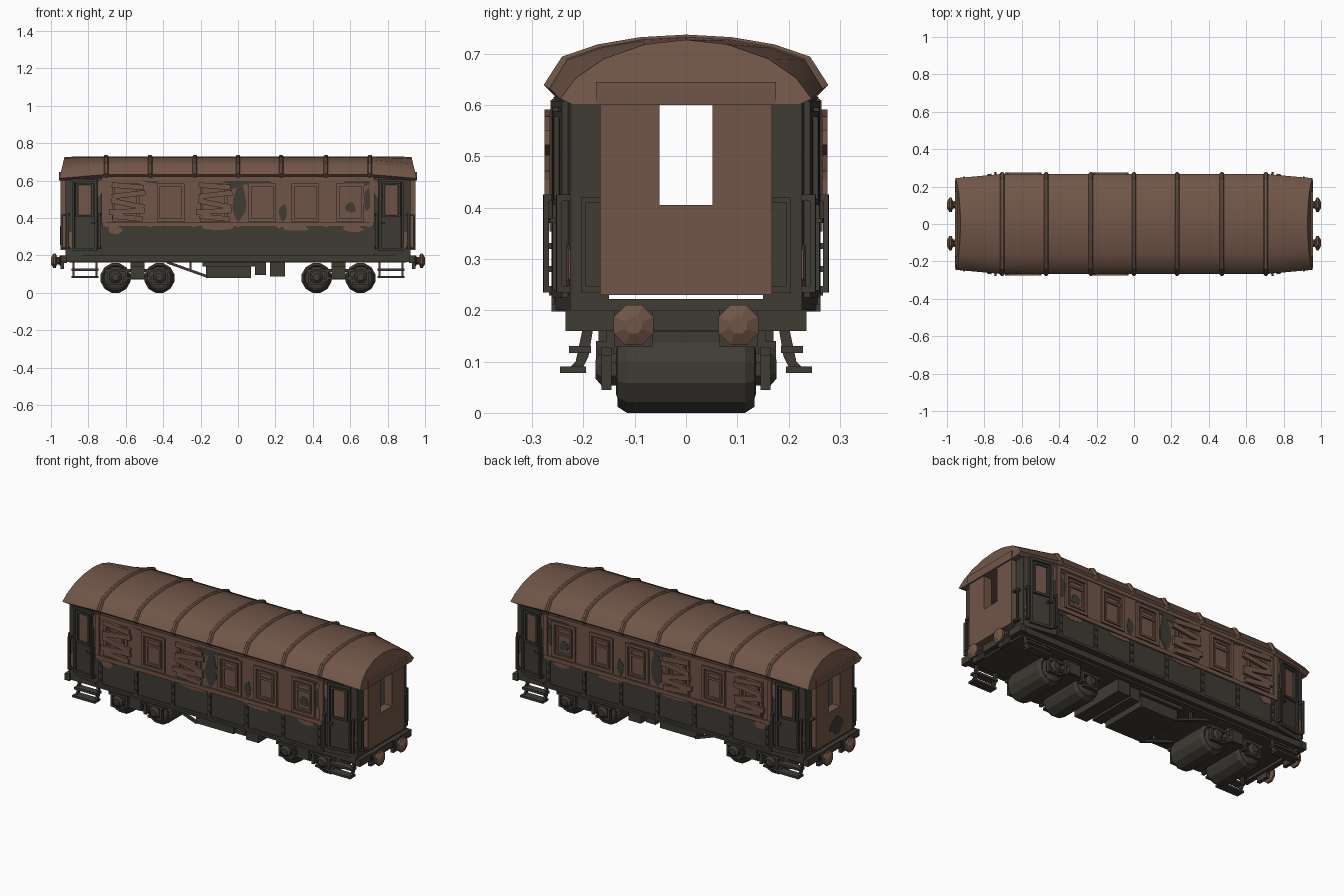
import bpy, bmesh, math, random
from mathutils import Matrix, Vector

if "Cube" in bpy.data.objects:
    bpy.data.objects.remove(bpy.data.objects["Cube"])

random.seed(4)


def material(name, rgb):
    m = bpy.data.materials.new(name)
    m.diffuse_color = (*rgb, 1)
    m.use_nodes = True
    m.node_tree.nodes["Principled BSDF"].inputs["Base Color"].default_value = m.diffuse_color
    return m


RUST = material("rust brown", (0.165, 0.092, 0.065))
DARK = material("dark grey paint", (0.050, 0.045, 0.036))
I = Matrix.Identity(4)
# frame of the angled door wall: local x runs along the wall, local -y is outward
DOOR = Matrix.Translation((0.72, -0.255, 0)) @ Matrix.Rotation(math.atan2(0.03, 0.2), 4, 'Z')


def finish(name, bm, mat, mirror="", smooth=False):
    """Mirror the mesh over the given axes and make it an object."""
    for axis in mirror:
        k = "xyz".index(axis)
        geo = bmesh.ops.duplicate(bm, geom=bm.verts[:] + bm.edges[:] + bm.faces[:])["geom"]
        for v in geo:
            if isinstance(v, bmesh.types.BMVert):
                v.co[k] *= -1
    bmesh.ops.recalc_face_normals(bm, faces=bm.faces[:])
    me = bpy.data.meshes.new(name)
    bm.to_mesh(me)
    bm.free()
    me.materials.append(mat)
    ob = bpy.data.objects.new(name, me)
    bpy.context.collection.objects.link(ob)
    if smooth:
        bpy.context.view_layer.objects.active = ob
        ob.select_set(True)
        bpy.ops.object.shade_smooth_by_angle(angle=math.radians(35))
        ob.select_set(False)
    return ob


def add_box(bm, x0, x1, y0, y1, z0, z1, M=I, tilt=0):
    c = Vector(((x0 + x1) / 2, (y0 + y1) / 2, (z0 + z1) / 2))
    T = M @ Matrix.Translation(c) @ Matrix.Rotation(tilt, 4, 'Y')
    bmesh.ops.create_cube(bm, size=1, matrix=T @ Matrix.Diagonal((x1 - x0, y1 - y0, z1 - z0, 1)))


def boxes(name, mat, mirror, *dims, M=I):
    bm = bmesh.new()
    for d in dims:
        add_box(bm, *d[:6], M=M, tilt=d[6] if len(d) > 6 else 0)
    return finish(name, bm, mat, mirror)


def add_lathe(bm, profile, n, M):
    """Closed turned shape: profile is (position along axis, radius), axis is local z."""
    rings = [[bm.verts.new(M @ Vector((r * math.cos(2 * math.pi * (i + .5) / n),
                                       r * math.sin(2 * math.pi * (i + .5) / n), z)))
              for i in range(n)] for z, r in profile]
    join(bm, rings)


def join(bm, rings):
    n = len(rings[0])
    for a, b in zip(rings, rings[1:]):
        for i in range(n):
            bm.faces.new((a[i], a[(i + 1) % n], b[(i + 1) % n], b[i]))
    bm.faces.new(rings[0])
    bm.faces.new(rings[-1])


def blob(name, mat, mirror, cx, cz, rx, rz, y, M=I):
    """Thin ragged patch of paint or rust lying on a wall."""
    bm = bmesh.new()
    pts = []
    for i in range(11):
        a, s = 2 * math.pi * i / 11, random.uniform(.72, 1.1)
        pts.append((cx + rx * s * math.cos(a), cz + rz * s * math.sin(a)))
    join(bm, [[bm.verts.new(M @ Vector((x, yy, z))) for x, z in pts] for yy in (y, y + .006)])
    finish(name, bm, mat, mirror)


def frame(x, w, z0, z1, t, y0, y1):
    """Four bars round an opening."""
    return [(x - w, x - w + t, y0, y1, z0, z1), (x + w - t, x + w, y0, y1, z0, z1),
            (x - w, x + w, y0, y1, z0, z0 + t), (x - w, x + w, y0, y1, z1 - t, z1)]


# roof: arched section, drooping and narrowing toward both ends
MID = [(.245, .61), (.266, .632), (.232, .687), (.165, .711), (.085, .725), (0, .73)]
END = [(.22, .60), (.245, .612), (.215, .652), (.16, .69), (.08, .718), (0, .727)]


def section(bm, half, x, lean=0, grow=0):
    pts = [(y, z) for y, z in half] + [(-y, z) for y, z in half[-2::-1]]
    return [bm.verts.new((x - lean * (z - .61) / .12, y * (1 + grow * 6), z + grow)) for y, z in pts]


bm = bmesh.new()
join(bm, [section(bm, END, -.955, -.028), section(bm, MID, -.72), section(bm, MID, .72),
          section(bm, END, .955, .028)])
finish("roof", bm, RUST, smooth=True)
bm = bmesh.new()
for x in (0, .23, -.23, .47, -.47, .705, -.705):
    join(bm, [section(bm, MID, x - .012, 0, .002), section(bm, MID, x - .006, 0, .007),
              section(bm, MID, x + .006, 0, .007), section(bm, MID, x + .012, 0, .002)])
finish("roof_ribs", bm, RUST)

# hollow body: floor, side walls, angled door walls, end walls
plan = [(.72, .25), (.92, .22), (.92, -.22), (.72, -.25), (-.72, -.25), (-.92, -.22), (-.92, .22), (-.72, .25)]
bm = bmesh.new()
join(bm, [[bm.verts.new((x, y, z)) for x, y in plan] for z in (.198, .222)])
finish("floor", bm, DARK)
boxes("lower_side_walls", DARK, "y", (-.725, .725, -.256, -.24, .2, .36))
boxes("upper_side_walls", RUST, "y", (-.725, .725, -.256, -.24, .36, .635))
boxes("door_walls", DARK, "xy", (0, .205, 0, .015, .2, .617), M=DOOR)
boxes("end_walls", DARK, "xy", (.905, .922, -.226, -.15, .2, .612))

# side trim: waist rail, cant rail, bottom ledge, ribs and rivets
boxes("waist_rails", RUST, "y", (-.725, .725, -.266, -.25, .353, .376))
boxes("cant_rails", RUST, "y", (-.725, .725, -.261, -.25, .598, .612))
boxes("bottom_ledges", DARK, "y", (-.73, .73, -.262, -.25, .198, .212))
RIBS = (-.7, -.47, -.235, 0, .235, .47, .7)
boxes("lower_ribs", DARK, "y", *[(x - .011, x + .011, -.262, -.25, .2, .355) for x in RIBS])
boxes("rivets", DARK, "y", *[(x - .006, x + .006, -.267, -.25, z - .006, z + .006)
                             for x in RIBS for z in (.235, .28, .325)])
boxes("corner_posts", RUST, "xy", (.705, .73, -.264, -.25, .376, .61))

# side windows: outer frame, inner sash and slide bar
win = []
for x in (-.6, -.36, -.13, .13, .36, .6):
    win += frame(x, .074, .382, .584, .016, -.266, -.25)
    win += frame(x, .048, .405, .56, .011, -.262, -.25)
    win.append((x - .048, x + .048, -.264, -.25, .515, .527))
boxes("window_frames", RUST, "y", *win)

# planks nailed across two windows
planks = []
for cx in (-.59, -.125):
    for z, tilt, dx, w in ((.57, .08, 0, .085), (.525, -.12, .005, .09), (.475, .2, 0, .09),
                           (.435, -.05, -.005, .095), (.402, .1, .0, .08)):
        planks.append((cx + dx - w, cx + dx + w, -.276, -.262, z - .014, z + .014, tilt))
boxes("window_planks", RUST, "y", *planks)

# peeling patches
for i, (x, z, rx, rz) in enumerate([(.01, .49, .04, .11), (.08, .592, .12, .018), (-.03, .58, .06, .03),
                                    (.65, .592, .08, .022), (.69, .5, .02, .07), (-.46, .6, .05, .015),
                                    (.6, .455, .035, .03), (.24, .43, .02, .05)]):
    blob(f"bare_patch_{i}", DARK, "y", x, z, rx, rz, -.2585)
for i, (x, z, rx, rz) in enumerate([(.3, .345, .09, .018), (-.66, .335, .05, .025), (-.1, .348, .1, .012),
                                    (.62, .34, .06, .02)]):
    blob(f"rust_patch_{i}", RUST, "y", x, z, rx, rz, -.2585)
blob("door_rust_low", RUST, "xy", .175, .29, .022, .05, -.003, DOOR)
blob("door_rust_high", RUST, "xy", .02, .56, .015, .05, -.003, DOOR)

# doors with window panes
boxes("door_frames", DARK, "xy", *frame(.1, .068, .225, .608, .014, -.012, .002),
      *frame(.1, .048, .405, .588, .012, -.012, .002), M=DOOR)
boxes("door_panes", RUST, "xy", (.07, .13, -.003, .003, .42, .575), M=DOOR)
boxes("door_handles", DARK, "xy", (.04, .065, -.02, .002, .37, .38), M=DOOR)

# grab rails beside the doors and on the ends
boxes("door_rails", DARK, "xy",
      *[d for x in (.018, .188) for d in ((x - .006, x + .006, -.026, -.016, .235, .425),
                                          (x - .006, x + .006, -.026, .002, .235, .247),
                                          (x - .006, x + .006, -.026, .002, .413, .425))], M=DOOR)
boxes("end_rails", DARK, "xy", (.935, .945, -.205, -.195, .235, .42),
      (.915, .945, -.205, -.165, .235, .246), (.915, .945, -.205, -.165, .41, .42))

# end gangways, open in the middle so one can see straight through
boxes("gangway_panels", RUST, "x", (.9, .95, -.168, -.052, .23, .605), (.9, .95, .052, .168, .23, .605),
      (.9, .95, -.052, .052, .23, .405))
boxes("gangway_lintels", RUST, "x", (.9, .958, -.175, .175, .6, .645))
END_M = Matrix.Translation((-.952, 0, 0)) @ Matrix.Rotation(math.radians(-90), 4, 'Z')
blob("end_bare_patch", DARK, "", .02, .31, .06, .05, -.001, END_M)

# underframe, headstocks and equipment boxes
boxes("underframe", DARK, "", (-.9, .9, -.19, .19, .162, .2))
boxes("sole_bars", DARK, "y", (-.94, .94, -.225, -.2, .165, .2))
boxes("headstocks", DARK, "x", (.915, .945, -.235, .235, .16, .2))
boxes("battery_box", DARK, "", (-.17, .07, -.14, .14, .08, .15), (-.19, .09, -.16, .16, .142, .165))
boxes("small_tanks", DARK, "", (.09, .15, -.15, .15, .095, .165), (.17, .25, -.17, .17, .088, .165))
boxes("truss_rods", DARK, "y", (-.385, -.155, -.15, -.135, .118, .132, math.atan2(.075, .21)),
      (-.26, -.248, -.15, -.135, .12, .165))

# bogies: wide wheel drums with hubs, side frames, axle boxes and springs
bm = bmesh.new()
for x in (.42, .655):
    add_lathe(bm, [(-.136, .045), (-.13, .062), (-.133, .066), (-.133, .07), (-.115, .082), (.115, .082),
                   (.133, .07), (.133, .066), (.13, .062), (.136, .045)], 12,
              Matrix.Translation((x, 0, .082 * math.cos(math.pi / 12))) @ Matrix.Rotation(math.pi / 2, 4, 'X'))
finish("wheel_drums", bm, DARK, "x")
bm = bmesh.new()
for x in (.42, .655):
    add_lathe(bm, [(.13, .034), (.165, .034), (.176, .02)], 8,
              Matrix.Translation((x, 0, .085)) @ Matrix.Rotation(math.pi / 2, 4, 'X'))
finish("axle_hubs", bm, DARK, "xy")
boxes("bogie_frames", DARK, "xy", (.36, .715, -.165, -.145, .112, .128), (.46, .615, -.165, -.145, .07, .084),
      (.375, .465, -.165, -.145, .045, .058), (.61, .7, -.165, -.145, .045, .058),
      (.375, .388, -.165, -.145, .045, .12), (.687, .7, -.165, -.145, .045, .12),
      (.5, .575, -.175, -.14, .075, .14), (.47, .485, -.17, -.14, .06, .125), (.59, .605, -.17, -.14, .06, .125))
boxes("bogie_bolsters", DARK, "x", (.5, .575, -.155, .155, .07, .165))

# door steps on slanted hangers
boxes("step_treads", DARK, "xy", (.745, .89, -.245, -.195, .078, .09), (.745, .89, -.228, -.185, .117, .13))
bm = bmesh.new()
for x in (.75, .873):
    side = [(-.18, .17), (-.2, .17), (-.215, .1), (-.235, .08), (-.205, .08), (-.19, .11)]
    join(bm, [[bm.verts.new((xx, y, z)) for y, z in side] for xx in (x, x + .012)])
finish("step_hangers", bm, DARK, "xy")

# buffers
ALONG = Matrix.Translation((0, -.102, .171)) @ Matrix.Rotation(math.pi / 2, 4, 'Y')
bm = bmesh.new()
add_lathe(bm, [(.93, .03), (.952, .03), (.955, .022), (.98, .02)], 8, ALONG)
add_box(bm, .93, .95, -.14, -.065, .128, .2)
finish("buffer_stocks", bm, DARK, "xy")
bm = bmesh.new()
add_lathe(bm, [(.968, .022), (.975, .042), (.987, .042), (1.0, .018)], 8, ALONG)
finish("buffer_heads", bm, RUST, "xy")
